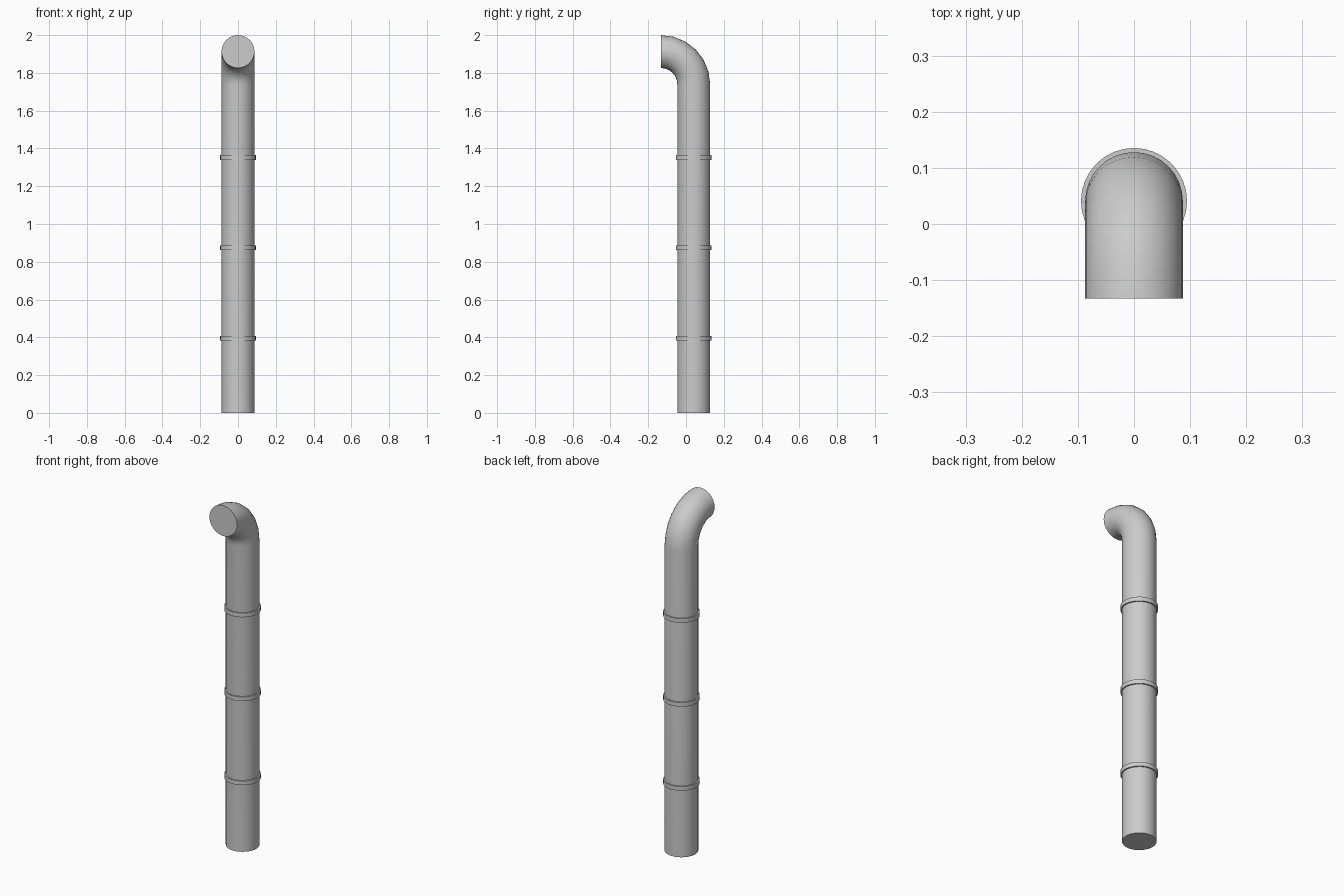
import bpy, bmesh
from math import sin, cos, pi, radians

if "Cube" in bpy.data.objects:
    bpy.data.objects.remove(bpy.data.objects["Cube"])

SIDES = 32
PIPE_R, RING_R = 0.087, 0.0945
CY = 0.041               # y of the upright pipe axis
BEND_R = 0.174           # bend radius of the elbow centreline
BEND_Z = 2.0 - PIPE_R - BEND_R
BEND_STEPS = 6


def sweep(name, loops, closed=False):
    """Skin a list of vertex loops; cap the ends unless the loops close up."""
    bm = bmesh.new()
    rows = [[bm.verts.new(p) for p in loop] for loop in loops]
    pairs = list(zip(rows, rows[1:])) + ([(rows[-1], rows[0])] if closed else [])
    for a, b in pairs:
        for i in range(SIDES):
            j = (i + 1) % SIDES
            bm.faces.new((a[i], a[j], b[j], b[i]))
    if not closed:
        bm.faces.new(rows[0])
        bm.faces.new(rows[-1])
    bmesh.ops.recalc_face_normals(bm, faces=bm.faces)
    mesh = bpy.data.meshes.new(name)
    bm.to_mesh(mesh)
    bm.free()
    obj = bpy.data.objects.new(name, mesh)
    bpy.context.collection.objects.link(obj)
    bpy.ops.object.select_all(action='DESELECT')
    obj.select_set(True)
    bpy.context.view_layer.objects.active = obj
    bpy.ops.object.shade_smooth_by_angle(angle=radians(35))
    return obj


def circle(r, y, z, tilt=0.0):
    """Circle facing up, tilted towards the front by the given angle."""
    pts = []
    for i in range(SIDES):
        a = 2 * pi * i / SIDES
        u, v = r * cos(a), r * sin(a)
        pts.append((u, y + v * cos(tilt), z + v * sin(tilt)))
    return pts


# Upright pipe with the elbow turning to the front
loops = [circle(PIPE_R, CY, 0)]
for k in range(BEND_STEPS + 1):
    t = pi / 2 * k / BEND_STEPS
    loops.append(circle(PIPE_R, CY - BEND_R * (1 - cos(t)), BEND_Z + BEND_R * sin(t), t))
sweep("pipe", loops)

# Joint rings around the pipe
INNER_R, HALF = PIPE_R - 0.003, 0.012
for n, z in enumerate((0.395, 0.874, 1.352), 1):
    profile = [(INNER_R, -HALF), (RING_R, -HALF), (RING_R, HALF), (INNER_R, HALF)]
    sweep(f"joint_ring_{n}", [circle(r, CY, z + dz) for r, dz in profile], closed=True)
